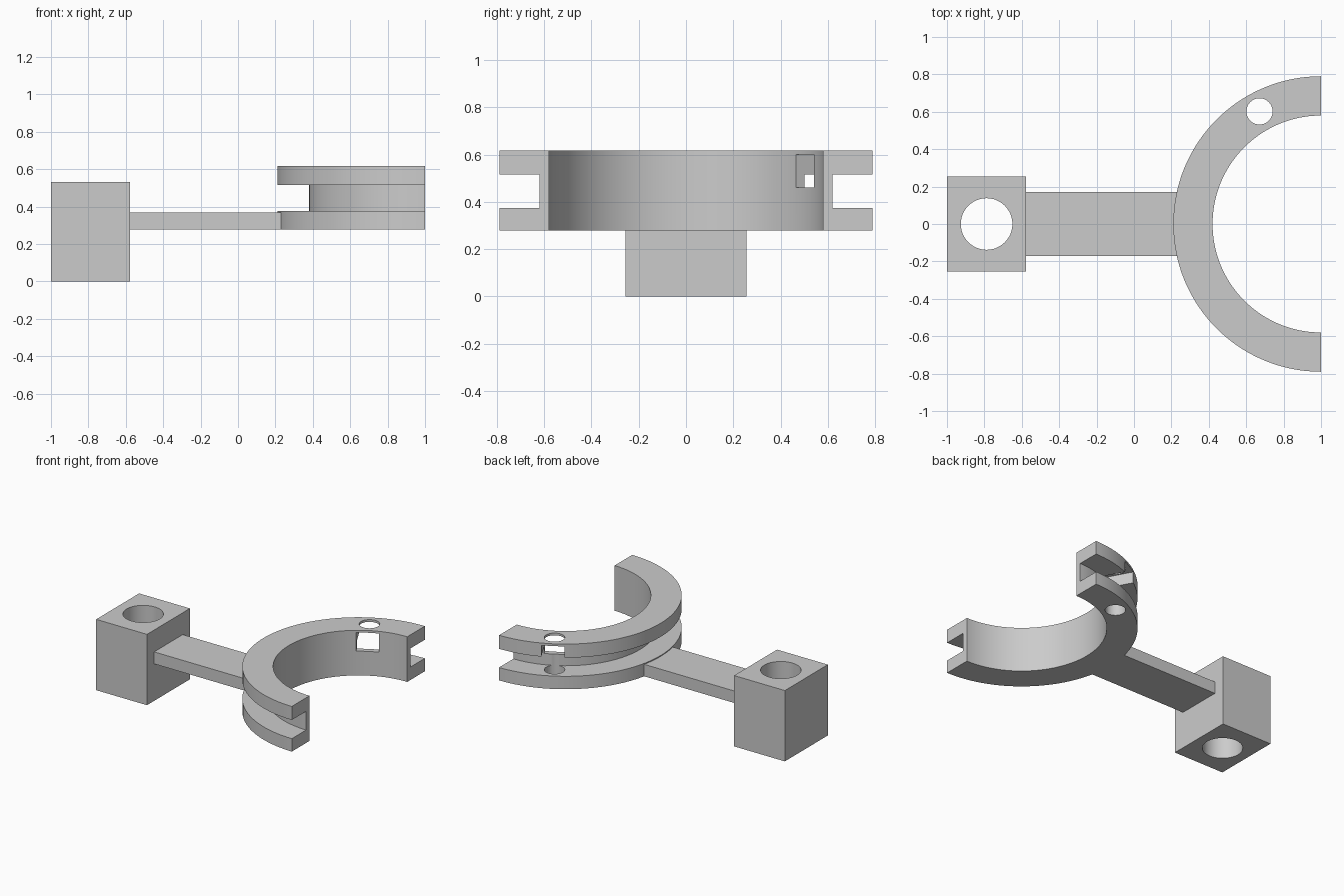
import bpy, bmesh
from math import pi, cos, sin, radians, atan2, hypot, asin
from mathutils import Matrix, Vector

old = bpy.data.objects.get("Cube")
if old:
    bpy.data.objects.remove(old, do_unlink=True)

grey = bpy.data.materials.new("plain_grey")
grey.use_nodes = True
colour = (0.6, 0.6, 0.6, 1)
grey.diffuse_color = colour
grey.node_tree.nodes["Principled BSDF"].inputs["Base Color"].default_value = colour


def make(name, bm):
    bmesh.ops.recalc_face_normals(bm, faces=bm.faces)
    mesh = bpy.data.meshes.new(name)
    bm.to_mesh(mesh)
    bm.free()
    mesh.materials.append(grey)
    obj = bpy.data.objects.new(name, mesh)
    bpy.context.collection.objects.link(obj)
    return obj


def box(name, size, centre, turn=0):
    bm = bmesh.new()
    place = Matrix.Translation(centre) @ Matrix.Rotation(turn, 4, 'Z') @ Matrix.Diagonal((*size, 1))
    bmesh.ops.create_cube(bm, size=1, matrix=place)
    return make(name, bm)


def cylinder(name, radius, depth, centre):
    bm = bmesh.new()
    bmesh.ops.create_cone(bm, cap_ends=True, segments=48, radius1=radius, radius2=radius,
                          depth=depth, matrix=Matrix.Translation(centre))
    return make(name, bm)


def activate(obj):
    bpy.ops.object.select_all(action='DESELECT')
    obj.select_set(True)
    bpy.context.view_layer.objects.active = obj


def cut(obj, cutter):
    cutter.hide_render = True
    mod = obj.modifiers.new("cut", 'BOOLEAN')
    mod.operation, mod.solver, mod.object = 'DIFFERENCE', 'EXACT', cutter
    activate(obj)
    bpy.ops.object.modifier_apply(modifier=mod.name)
    bpy.data.objects.remove(cutter, do_unlink=True)


def smooth(obj):
    activate(obj)
    bpy.ops.object.shade_smooth_by_angle(angle=radians(30))


# Main dimensions
hub = Vector((1, 0, 0))
inner, web, outer = 0.58, 0.62, 0.79
low, groove_low, groove_top, top = 0.278, 0.375, 0.515, 0.617

# Half ring: grooved section swept through half a turn
bm = bmesh.new()
section = [(inner, low), (outer, low), (outer, groove_low), (web, groove_low),
           (web, groove_top), (outer, groove_top), (outer, top), (inner, top)]
steps = 64
rows = []
for i in range(steps + 1):
    a = pi / 2 + pi * i / steps
    rows.append([bm.verts.new((1 + r * cos(a), r * sin(a), z)) for r, z in section])
for a, b in zip(rows, rows[1:]):
    for j in range(len(section)):
        k = (j + 1) % len(section)
        bm.faces.new((a[j], a[k], b[k], b[j]))
bm.faces.new(rows[0])
bm.faces.new(rows[-1])
half_ring = make("half_ring", bm)

# Pin hole and the radial slot that crosses it
pin = Vector((0.671, 0.602, 0.45))
angle = atan2(pin.y, pin.x - hub.x)
cut(half_ring, box("slot_cutter", (0.5, 0.158, 0.14),
                   (1 + 0.7 * cos(angle), 0.7 * sin(angle), 0.53), angle))
cut(half_ring, cylinder("pin_cutter", 0.07, 1, pin))
smooth(half_ring)

# Arm: flat bar whose end follows the ring
bm = bmesh.new()
half = 0.17
reach = outer - 0.002
spread = asin(half / reach)
outline = [(-0.58, half), (-0.58, -half)]
for i in range(13):
    a = pi + spread * (1 - i / 6)
    outline.append((1 + reach * cos(a), reach * sin(a)))
face = bm.faces.new([bm.verts.new((x, y, low)) for x, y in outline])
grown = bmesh.ops.extrude_face_region(bm, geom=[face])["geom"]
bmesh.ops.translate(bm, vec=(0, 0, 0.09),
                    verts=[g for g in grown if isinstance(g, bmesh.types.BMVert)])
make("arm", bm)

# Mounting block with its vertical bore
block = box("mounting_block", (0.422, 0.51, 0.532), (-0.789, 0, 0.266))
cut(block, cylinder("bore_cutter", 0.138, 2, (-0.788, 0, 0.266)))
smooth(block)
